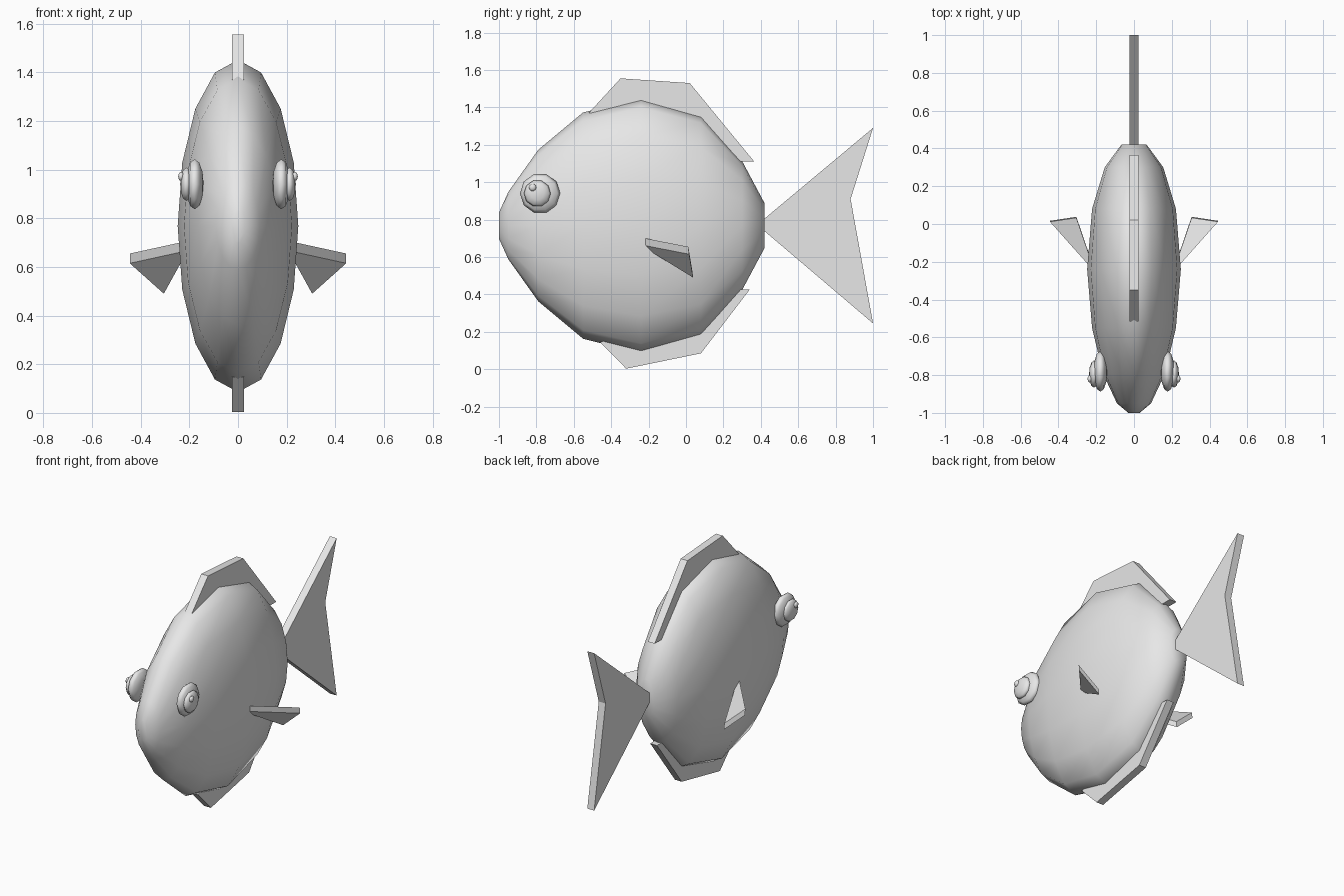
import bpy, bmesh
from math import cos, sin, pi
from mathutils import Matrix

cube = bpy.data.objects.get("Cube")
if cube:
    bpy.data.objects.remove(cube, do_unlink=True)

# Single flat colour
grey = bpy.data.materials.new("light grey")
grey.use_nodes = True
grey.diffuse_color = (0.8, 0.8, 0.8, 1)
grey.node_tree.nodes["Principled BSDF"].inputs["Base Color"].default_value = (0.8, 0.8, 0.8, 1)


def finish(name, bm, smooth):
    bmesh.ops.recalc_face_normals(bm, faces=bm.faces)
    for f in bm.faces:
        f.smooth = smooth
    mesh = bpy.data.meshes.new(name)
    bm.to_mesh(mesh)
    bm.free()
    mesh.materials.append(grey)
    obj = bpy.data.objects.new(name, mesh)
    bpy.context.collection.objects.link(obj)
    return obj


def slab(name, points, offset):
    """Flat outline pushed along an offset vector."""
    bm = bmesh.new()
    face = bm.faces.new([bm.verts.new(p) for p in points])
    ext = bmesh.ops.extrude_face_region(bm, geom=[face])
    moved = [v for v in ext["geom"] if isinstance(v, bmesh.types.BMVert)]
    bmesh.ops.translate(bm, verts=moved, vec=offset)
    if face.is_valid and len(bm.faces) == len(points) + 1:
        bm.faces.new(list(face.verts))
    return finish(name, bm, False)


def upright_fin(name, outline, half=0.025):
    return slab(name, [(-half, y, z) for y, z in outline], (2 * half, 0, 0))


# Body: elliptical rings (y, half width, half height) along the length
MID, SIDES = 0.768, 16
rings = [(-1.0, 0.03, 0.07), (-0.95, 0.09, 0.18), (-0.79, 0.165, 0.405),
         (-0.55, 0.222, 0.605), (-0.24, 0.248, 0.683), (0.08, 0.222, 0.593),
         (0.30, 0.155, 0.345), (0.42, 0.067, 0.12)]
bm = bmesh.new()
loops = [[bm.verts.new((w * cos(2 * pi * i / SIDES), y, MID + h * sin(2 * pi * i / SIDES)))
          for i in range(SIDES)] for y, w, h in rings]
for a, b in zip(loops, loops[1:]):
    for i in range(SIDES):
        j = (i + 1) % SIDES
        bm.faces.new((a[i], a[j], b[j], b[i]))
bm.faces.new(loops[0])
bm.faces.new(loops[-1])
finish("body", bm, True)

# Upright fins, rooted inside the body
upright_fin("dorsal_fin", [(-0.52, 1.37), (-0.35, 1.555), (0.02, 1.53), (0.365, 1.11),
                           (0.27, 1.11), (0.0, 1.3), (-0.3, 1.34)])
upright_fin("belly_fin", [(-0.46, 0.145), (-0.32, 0.003), (0.08, 0.085), (0.34, 0.425),
                          (0.27, 0.425), (0.0, 0.22), (-0.3, 0.19)])
upright_fin("tail_fin", [(0.38, 0.772), (1.0, 1.29), (0.88, 0.91), (1.0, 0.245)])

# Paired parts
for side, s in (("left", 1), ("right", -1)):
    slab(side + "_side_fin",
         [(s * 0.207, -0.25, 0.667), (s * 0.445, 0.017, 0.615), (s * 0.305, 0.038, 0.49)],
         (0, -0.005, 0.04))
    # Each eye is three nested flattened balls: (x, y, z, half thickness, radius)
    for part, x, y, z, t, r in (("eye", 0.178, -0.78, 0.94, 0.037, 0.108),
                                ("iris", 0.212, -0.795, 0.94, 0.026, 0.072),
                                ("pupil", 0.234, -0.82, 0.972, 0.012, 0.02)):
        bm = bmesh.new()
        bmesh.ops.create_uvsphere(bm, u_segments=10, v_segments=6, radius=1)
        bm.transform(Matrix.Translation((s * x, y, z)) @ Matrix.Diagonal((t, r, r, 1))
                     @ Matrix.Rotation(pi / 2, 4, "Y"))
        finish(side + "_" + part, bm, True)
